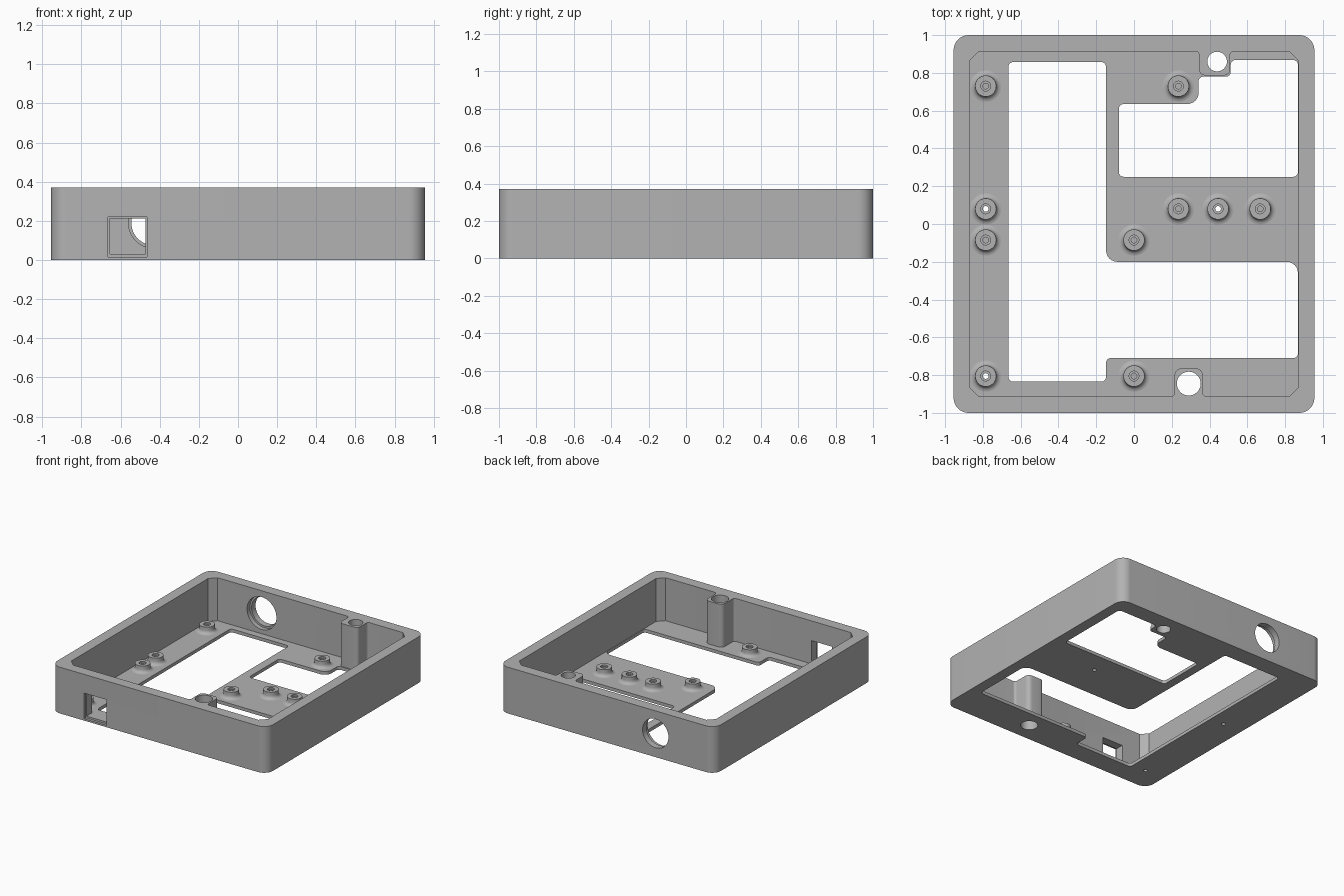
import bpy
import bmesh
import math
from mathutils import Vector, Matrix

if "Cube" in bpy.data.objects:
    bpy.data.objects.remove(bpy.data.objects["Cube"])

HEIGHT, FLOOR = 0.37, 0.026

grey = bpy.data.materials.new("plain grey")
grey.use_nodes = True
grey.diffuse_color = (0.45, 0.45, 0.45, 1)
grey.node_tree.nodes["Principled BSDF"].inputs["Base Color"].default_value = (0.45, 0.45, 0.45, 1)


def finish(bm, name):
    bmesh.ops.recalc_face_normals(bm, faces=bm.faces)
    mesh = bpy.data.meshes.new(name)
    bm.to_mesh(mesh)
    bm.free()
    mesh.materials.append(grey)
    ob = bpy.data.objects.new(name, mesh)
    bpy.context.collection.objects.link(ob)
    return ob


def rounded(points, steps=6):
    """Outline whose corners (x, y, radius) are replaced by arcs."""
    out = []
    for i, (x, y, r) in enumerate(points):
        p = Vector((x, y))
        if r == 0:
            out.append(p)
            continue
        a = (Vector(points[i - 1][:2]) - p).normalized()
        b = (Vector(points[(i + 1) % len(points)][:2]) - p).normalized()
        half = a.angle(b) / 2
        centre = p + (a + b).normalized() * r / math.sin(half)
        start = (p + a * r / math.tan(half) - centre).normalized()
        end = (p + b * r / math.tan(half) - centre).normalized()
        for k in range(steps + 1):
            out.append(centre + start.slerp(end, k / steps).normalized() * r)
    return out


def prism(name, outline, z0, z1):
    bm = bmesh.new()
    low = [bm.verts.new((p.x, p.y, z0)) for p in outline]
    high = [bm.verts.new((p.x, p.y, z1)) for p in outline]
    bm.faces.new(low[::-1])
    bm.faces.new(high)
    for i in range(len(low)):
        bm.faces.new((low[i - 1], low[i], high[i], high[i - 1]))
    return finish(bm, name)


def box(name, x0, x1, y0, y1, z0, z1):
    corners = [(x0, y0, 0), (x1, y0, 0), (x1, y1, 0), (x0, y1, 0)]
    return prism(name, rounded(corners), z0, z1)


def rod(name, centre, radius, depth, along_y=False):
    bm = bmesh.new()
    turn = Matrix.Rotation(math.pi / 2, 4, "X") if along_y else Matrix()
    bmesh.ops.create_cone(bm, cap_ends=True, segments=48, radius1=radius, radius2=radius,
                          depth=depth, matrix=Matrix.Translation(centre) @ turn)
    return finish(bm, name)


def cut(body, cutter):
    mod = body.modifiers.new("cut", "BOOLEAN")
    mod.operation, mod.solver, mod.object = "DIFFERENCE", "EXACT", cutter
    cutter.hide_render = True
    bpy.context.view_layer.objects.active = body
    bpy.ops.object.modifier_apply(modifier=mod.name)
    bpy.data.objects.remove(cutter)


def smooth(ob):
    bpy.ops.object.select_all(action="DESELECT")
    ob.select_set(True)
    bpy.context.view_layer.objects.active = ob
    bpy.ops.object.shade_smooth_by_angle(angle=math.radians(30))


# Tray body with rounded corners
X, Y, R = 0.955, 1.0, 0.08
tray = prism("tray", rounded([(-X, -Y, R), (X, -Y, R), (X, Y, R), (-X, Y, R)], 10), 0, HEIGHT)

# Cavity with chamfered corners, notched around the two screw columns
x, y, c = 0.87, 0.914, 0.05
cavity = [(-x, c - y, 0), (c - x, -y, 0),
          (0.215, -y, 0.02), (0.215, -0.765, 0.035), (0.365, -0.765, 0.035), (0.365, -y, 0.02),
          (x - c, -y, 0), (x, c - y, 0), (x, y - c, 0), (x - c, y, 0),
          (0.508, y, 0.02), (0.508, 0.787, 0.03), (0.345, 0.787, 0.03), (0.345, y, 0.02),
          (c - x, y, 0), (-x, y - c, 0)]
cut(tray, prism("cavity", rounded(cavity), FLOOR, 0.5))

# Floor openings
s, b = 0.025, 0.06
side_opening = [(-0.665, -0.835, s), (-0.148, -0.835, s), (-0.148, -0.71, s), (0.868, -0.71, s),
                (0.868, -0.2, b), (-0.148, -0.2, b), (-0.148, 0.857, s), (-0.665, 0.857, s)]
rear_opening = [(-0.08, 0.25, s), (0.868, 0.25, s), (0.868, 0.868, s), (0.512, 0.868, s),
                (0.512, 0.78, s), (0.342, 0.78, s), (0.342, 0.635, b), (-0.08, 0.635, s)]
for outline in (side_opening, rear_opening):
    cut(tray, prism("opening", rounded(outline), -0.1, 0.04))

# Screw column holes
cut(tray, rod("column_hole", (0.44, 0.86, 0.2), 0.052, 1))
cut(tray, rod("column_hole", (0.29, -0.845, 0.2), 0.063, 1))

# Front window with a shallow outer rim
cut(tray, box("window_rim", -0.665, -0.465, -1.1, -0.98, 0.015, 0.22))
cut(tray, box("window", -0.655, -0.473, -1.1, -0.8, 0.03, 0.212))

# Round port in the back wall, wider on the inside
cut(tray, rod("port", (-0.43, 1.0, 0.19), 0.115, 0.4, True))
cut(tray, rod("port_rim", (-0.43, 0.9, 0.19), 0.13, 0.1, True))

# Standoffs: flared foot, straight post, stepped hole; three are drilled through
posts = [(-0.785, 0.73, 0), (-0.785, 0.08, 1), (-0.785, -0.085, 0), (-0.785, -0.805, 1),
         (0, -0.085, 0), (0, -0.805, 0), (0.235, 0.73, 0), (0.235, 0.08, 0),
         (0.445, 0.08, 1), (0.668, 0.08, 0)]
foot = [(0.083 - 0.027 * math.sin(t), 0.053 - 0.027 * math.cos(t))
        for t in (k * math.pi / 8 for k in range(5))]
profile = foot + [(0.056, 0.08), (0.026, 0.08), (0.026, 0.068), (0.015, 0.068), (0.015, FLOOR)]

for px, py, through in posts:
    bm = bmesh.new()
    verts = [bm.verts.new((r, 0, z)) for r, z in profile]
    edges = [bm.edges.new(pair) for pair in zip(verts, verts[1:] + verts[:1])]
    bmesh.ops.spin(bm, geom=verts + edges, axis=(0, 0, 1), cent=(0, 0, 0),
                   angle=2 * math.pi, steps=32, use_merge=True)
    bmesh.ops.remove_doubles(bm, verts=bm.verts, dist=0.0001)
    standoff = finish(bm, "standoff")
    standoff.location = (px, py, 0)
    smooth(standoff)
    if through:
        cut(tray, rod("screw_hole", (px, py, 0), 0.015, 0.1))

smooth(tray)
